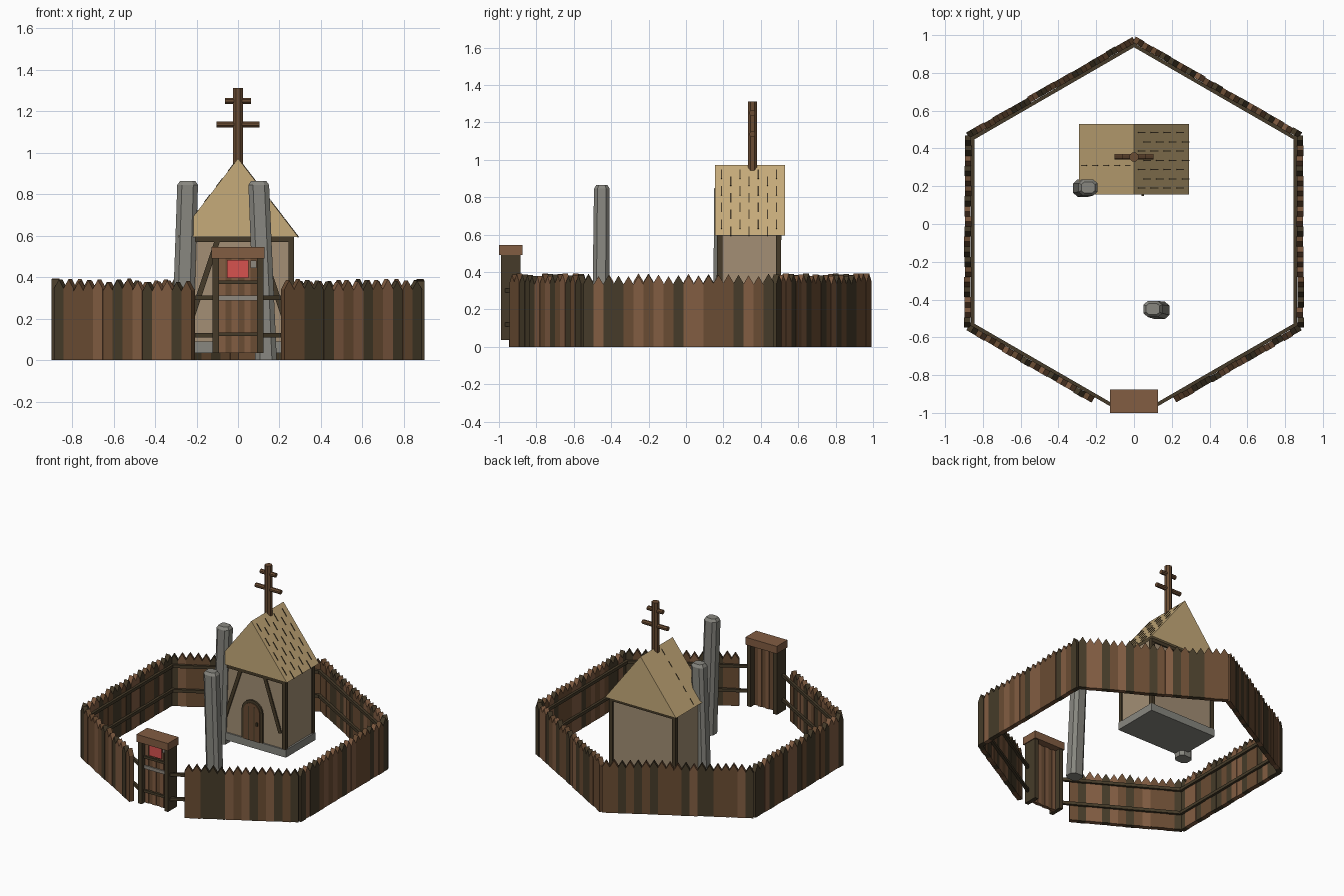
import bpy, bmesh, math, random
from mathutils import Matrix, Vector

random.seed(7)
if "Cube" in bpy.data.objects:
    bpy.data.objects.remove(bpy.data.objects["Cube"])


def material(name, r, g, b):
    lin = [((c / 255 + 0.055) / 1.055) ** 2.4 for c in (r, g, b)] + [1]
    m = bpy.data.materials.new(name)
    m.use_nodes = True
    m.diffuse_color = lin
    m.node_tree.nodes["Principled BSDF"].inputs["Base Color"].default_value = lin
    return m


LIGHT = material("light wood", 130, 93, 66)
MID = material("brown wood", 106, 76, 51)
DARK = material("dark wood", 70, 59, 41)
THATCH = material("straw roof", 198, 171, 122)
PLASTER = material("clay wall", 163, 143, 117)
STONE = material("grey stone", 136, 135, 128)
RED = material("red sign", 215, 82, 78)
METAL = material("pale metal", 142, 136, 126)


def finish(name, bm, *mats):
    bmesh.ops.recalc_face_normals(bm, faces=bm.faces)
    me = bpy.data.meshes.new(name)
    bm.to_mesh(me)
    bm.free()
    for m in mats:
        me.materials.append(m)
    ob = bpy.data.objects.new(name, me)
    bpy.context.collection.objects.link(ob)
    return ob


def loft(bm, rings, mat=0):
    """Skin a list of equal rings and cap both ends."""
    vs = [[bm.verts.new(p) for p in ring] for ring in rings]
    faces = [bm.faces.new(vs[0]), bm.faces.new(vs[-1])]
    n = len(vs[0])
    for a, b in zip(vs, vs[1:]):
        for i in range(n):
            j = (i + 1) % n
            faces.append(bm.faces.new((a[i], a[j], b[j], b[i])))
    for f in faces:
        f.material_index = mat


def prism(bm, profile, y0, y1, mat=0, xf=Matrix()):
    """Extrude an xz profile along y."""
    loft(bm, [[xf @ Vector((x, y, z)) for x, z in profile] for y in (y0, y1)], mat)


def block(bm, x0, x1, y0, y1, z0, z1, mat=0, xf=Matrix()):
    prism(bm, [(x0, z0), (x1, z0), (x1, z1), (x0, z1)], y0, y1, mat, xf)


def box(name, x0, x1, y0, y1, z0, z1, mat):
    bm = bmesh.new()
    block(bm, x0, x1, y0, y1, z0, z1)
    return finish(name, bm, mat)


def beam(bm, p, q, width, depth, normal):
    """Square bar from p to q, depth measured along the normal."""
    p, q, n = Vector(p), Vector(q), Vector(normal).normalized()
    s = (q - p).normalized().cross(n) * width / 2
    n = n * depth / 2
    loft(bm, [[c - s - n, c + s - n, c + s + n, c - s + n] for c in (p, q)])


def rod(bm, p, q, r, sides=8):
    p, q = Vector(p), Vector(q)
    d = (q - p).to_track_quat("Z", "Y")
    circle = [d @ Vector((r * math.cos(a), r * math.sin(a), 0))
              for a in (math.tau * (i + 0.5) / sides for i in range(sides))]
    loft(bm, [[c + v for v in circle] for c in (p, q)])


# Hexagonal palisade: pointed planks outside, two rails inside
APOTHEM, CENTRE_Y = 0.88, -0.04
HALF = APOTHEM * math.tan(math.pi / 6)
SIDES = {"right_front": (-150, 0, 0.25), "left_front": (-30, 0.25, 0),
         "left": (90 - 60, 0, 0), "left_back": (90, 0, 0),
         "right_back": (150, 0, 0), "right": (-150 + 60, 0, 0)}
SIDES = {"left": (90, 0, 0), "left_back": (150, 0, 0), "right_back": (210, 0, 0),
         "right": (270, 0, 0), "right_front": (330, 0, 0.25), "left_front": (30, 0.25, 0)}
for side, (turn, cut0, cut1) in SIDES.items():
    # Local frame: x along the panel, -y outward
    xf = Matrix.Translation((0, CENTRE_Y, 0)) @ Matrix.Rotation(math.radians(turn), 4, "Z")
    start, end = -HALF + cut0, HALF - cut1
    count = round((end - start) / 0.0535)
    w = (end - start) / count
    bm = bmesh.new()
    for i in range(count):
        x0, x1 = start + i * w, start + (i + 1) * w
        top = 0.385 + random.uniform(-0.008, 0.008)
        y = -APOTHEM + random.uniform(-0.003, 0.003)
        colour = random.choice((0, 0, 1, 1, 2)) if i % 3 else random.choice((1, 2, 2))
        prism(bm, [(x0, 0), (x1, 0), (x1, top - 0.045), ((x0 + x1) / 2, top), (x0, top - 0.045)],
              y - 0.017, y + 0.017, colour, xf)
    finish("fence_" + side, bm, LIGHT, MID, DARK)
    bm = bmesh.new()
    for z in (0.12, 0.30):
        block(bm, -HALF + 0.6 * cut0, HALF - 0.6 * cut1, -0.864, -0.845, z - 0.011, z + 0.011, 0, xf)
    finish("rails_" + side, bm, DARK)

# Gate: posts, lintel, plank door with battens, sign and metal strap
for side, s in (("left", 1), ("right", -1)):
    a, b = sorted((s * 0.092, s * 0.122))
    box("gate_post_" + side, a, b, -0.99, -0.885, 0.035, 0.49, DARK)
box("gate_lintel", -0.128, 0.128, -1.0, -0.875, 0.49, 0.545, LIGHT)
bm = bmesh.new()
for i in range(6):
    x = -0.092 + i * 0.184 / 6
    block(bm, x, x + 0.184 / 6, -0.955 + 0.004 * (i % 2), -0.925 - 0.006 * (i % 2), 0.035, 0.49, i % 2)
finish("gate_door", bm, LIGHT, MID)
for i, z in enumerate((0.125, 0.375)):
    box(f"gate_batten_{i}", -0.092, 0.092, -0.968, -0.95, z - 0.009, z + 0.009, DARK)
box("gate_strap", -0.092, 0.092, -0.963, -0.954, 0.288, 0.312, METAL)
box("gate_sign", -0.052, 0.05, -0.964, -0.955, 0.395, 0.483, RED)
box("gate_latch", 0.06, 0.09, -0.963, -0.954, 0.445, 0.48, METAL)

# Two leaning standing stones with chamfered corners
def standing_stone(name, bottom, top):
    def ring(centre, rx, ry):
        k = 0.55
        pts = [(1, k), (k, 1), (-k, 1), (-1, k), (-1, -k), (-k, -1), (k, -1), (1, -k)]
        return [Vector(centre) + Vector((x * rx, y * ry, 0)) for x, y in pts]
    b, t = Vector(bottom), Vector(top)
    bm = bmesh.new()
    loft(bm, [ring(b, 0.052, 0.046), ring(t - Vector((0, 0, 0.02)), 0.05, 0.042), ring(t, 0.036, 0.03)])
    finish(name, bm, STONE)


standing_stone("standing_stone_front", (0.135, -0.457, 0), (0.1, -0.45, 0.865))
standing_stone("standing_stone_back", (-0.27, 0.19, 0), (-0.243, 0.193, 0.865))

# House: stone footing, walls, timber frame
Y0, Y1 = 0.175, 0.505
box("house_footing", -0.275, 0.275, Y0 - 0.01, Y1 + 0.005, 0.035, 0.09, STONE)
box("house_walls", -0.262, 0.262, Y0, Y1 - 0.005, 0.09, 0.6, PLASTER)
bm = bmesh.new()
for x in (-0.257, 0.257):
    for y in (Y0 + 0.006, Y1 - 0.011):
        block(bm, x - 0.014, x + 0.014, y - 0.014, y + 0.014, 0.09, 0.595)
for y in (Y0, Y1 - 0.005):
    block(bm, -0.27, 0.27, y - 0.01, y + 0.01, 0.57, 0.597)
for s in (-1, 1):
    beam(bm, (s * 0.1, Y0, 0.575), (s * 0.225, Y0, 0.2), 0.026, 0.016, (0, 1, 0))
finish("house_timber_frame", bm, DARK)


# Arched house door with frame
def arch(half, height):
    c = height - half
    curve = [(half * math.cos(math.pi * i / 10), c + half * math.sin(math.pi * i / 10)) for i in range(11)]
    return [(-half, 0.09), (half, 0.09)] + curve


bm = bmesh.new()
prism(bm, arch(0.085, 0.385), Y0 - 0.012, Y0)
finish("house_door_frame", bm, DARK)
bm = bmesh.new()
prism(bm, arch(0.066, 0.366), Y0 - 0.018, Y0 - 0.01)
finish("house_door", bm, MID)
bm = bmesh.new()
for x in (-0.022, 0.022):
    block(bm, x - 0.003, x + 0.003, Y0 - 0.02, Y0 - 0.016, 0.09, 0.34)
block(bm, 0.04, 0.052, Y0 - 0.026, Y0 - 0.016, 0.21, 0.235)
finish("house_door_seams", bm, DARK)

# Straw roof with short stitches down the slopes
bm = bmesh.new()
prism(bm, [(-0.29, 0.595), (0.29, 0.595), (0, 0.973)], 0.155, 0.53)
finish("roof", bm, THATCH)
RIDGE, EAVE = Vector((0, 0, 0.973)), Vector((0.29, 0, 0.595))
bm = bmesh.new()
for col in range(7):
    y = 0.19 + col * 0.049
    for row in range(4):
        t = 0.07 + row * 0.235 + (0.1 if col % 2 else 0)
        ends = [RIDGE.lerp(EAVE, k) + Vector((0, y, 0)) for k in (t, t + 0.13)]
        beam(bm, *ends, 0.006, 0.006, (0.378, 0, 0.29))
for row in range(5):
    ends = [RIDGE.lerp(EAVE, k) for k in (0.06 + row * 0.2, 0.16 + row * 0.2)]
    beam(bm, *[Vector((-p.x, 0.31, p.z)) for p in ends], 0.005, 0.005, (-0.378, 0, 0.29))
finish("roof_stitches", bm, DARK)

# Two-barred wooden cross on the ridge
bm = bmesh.new()
rod(bm, (0, 0.355, 0.94), (0, 0.355, 1.312), 0.026)
for half, z in ((0.062, 1.25), (0.103, 1.137)):
    rod(bm, (-half, 0.355, z), (half, 0.355, z), 0.016)
finish("roof_cross", bm, MID)
